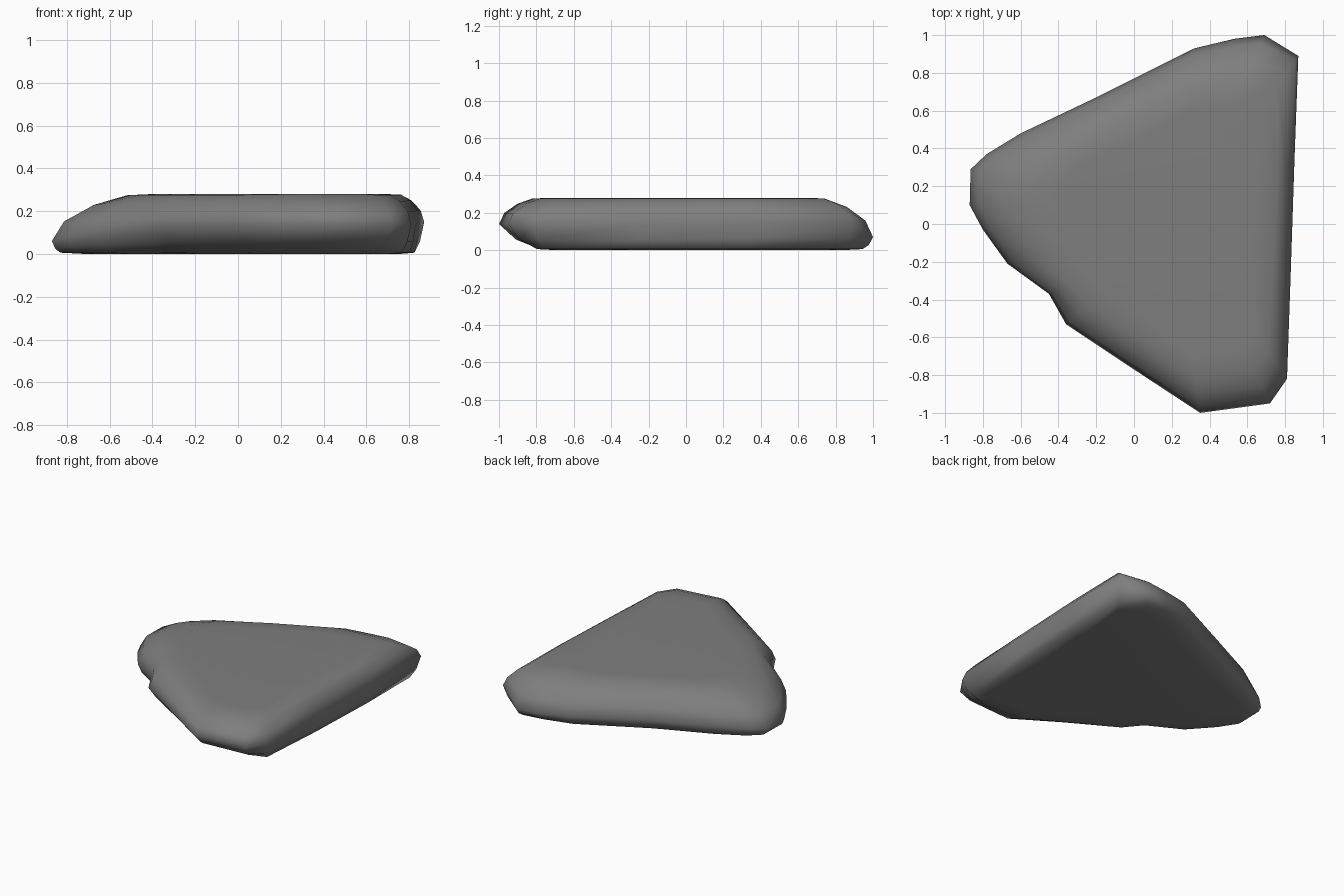
import bpy, bmesh
from mathutils import Vector

if "Cube" in bpy.data.objects:
    bpy.data.objects.remove(bpy.data.objects["Cube"])

HEIGHT = 0.28
CENTRE = Vector((0.25, 0.0))

# Outline: x, y, height of widest point, top inset, bottom inset
OUTLINE = [
    (0.87, 0.89, 0.15, 0.19, 0.08), (0.69, 1.00, 0.07, 0.28, 0.06),
    (0.53, 0.98, 0.07, 0.26, 0.06),
    (0.32, 0.93, 0.08, 0.22, 0.06), (-0.20, 0.67, 0.09, 0.18, 0.06),
    (-0.60, 0.48, 0.08, 0.24, 0.05), (-0.78, 0.37, 0.07, 0.32, 0.04),
    (-0.865, 0.29, 0.06, 0.36, 0.04), (-0.87, 0.10, 0.06, 0.36, 0.04),
    (-0.80, -0.03, 0.08, 0.30, 0.05), (-0.67, -0.21, 0.10, 0.22, 0.07),
    (-0.45, -0.37, 0.12, 0.12, 0.10), (-0.36, -0.53, 0.13, 0.16, 0.13),
    (0.00, -0.77, 0.14, 0.16, 0.16), (0.35, -1.00, 0.14, 0.18, 0.22),
    (0.72, -0.95, 0.14, 0.19, 0.17), (0.81, -0.82, 0.14, 0.18, 0.08),
    (0.83, -0.25, 0.14, 0.10, 0.03), (0.85, 0.35, 0.15, 0.10, 0.03),
]


def ring(bm, inset, height):
    """One loop of the slab, drawn in towards the centre point by point."""
    verts = []
    for x, y, wide, top, bottom in OUTLINE:
        p = Vector((x, y))
        p += (CENTRE - p).normalized() * inset(top, bottom)
        verts.append(bm.verts.new((p.x, p.y, height(wide))))
    return verts


def rise(f):
    return lambda w: w + (HEIGHT - w) * f


# Stone slab: stacked loops from underside to top
bm = bmesh.new()
rings = [
    ring(bm, lambda t, b: b + 0.12, lambda w: 0.0),
    ring(bm, lambda t, b: b, lambda w: 0.006),
    ring(bm, lambda t, b: b * 0.42, lambda w: w * 0.4),
    ring(bm, lambda t, b: 0.0, lambda w: w),
    ring(bm, lambda t, b: t * 0.16, rise(0.42)),
    ring(bm, lambda t, b: t * 0.55, rise(0.77)),
    ring(bm, lambda t, b: t, rise(0.975)),
    ring(bm, lambda t, b: t + 0.12, rise(1.0)),
]
n = len(OUTLINE)
for low, high in zip(rings, rings[1:]):
    for i in range(n):
        j = (i + 1) % n
        bm.faces.new((low[i], low[j], high[j], high[i]))

# Flat caps
bm.faces.new(rings[-1])
bm.faces.new(rings[0][::-1])
bmesh.ops.recalc_face_normals(bm, faces=bm.faces)
for f in bm.faces:
    f.smooth = True

mesh = bpy.data.meshes.new("stone_slab")
bm.to_mesh(mesh)
bm.free()
slab = bpy.data.objects.new("stone_slab", mesh)
bpy.context.collection.objects.link(slab)

# Dark stone colour
stone = bpy.data.materials.new("dark_stone")
stone.diffuse_color = (0.21, 0.21, 0.21, 1.0)
stone.use_nodes = True
stone.node_tree.nodes["Principled BSDF"].inputs["Base Color"].default_value = stone.diffuse_color
mesh.materials.append(stone)
